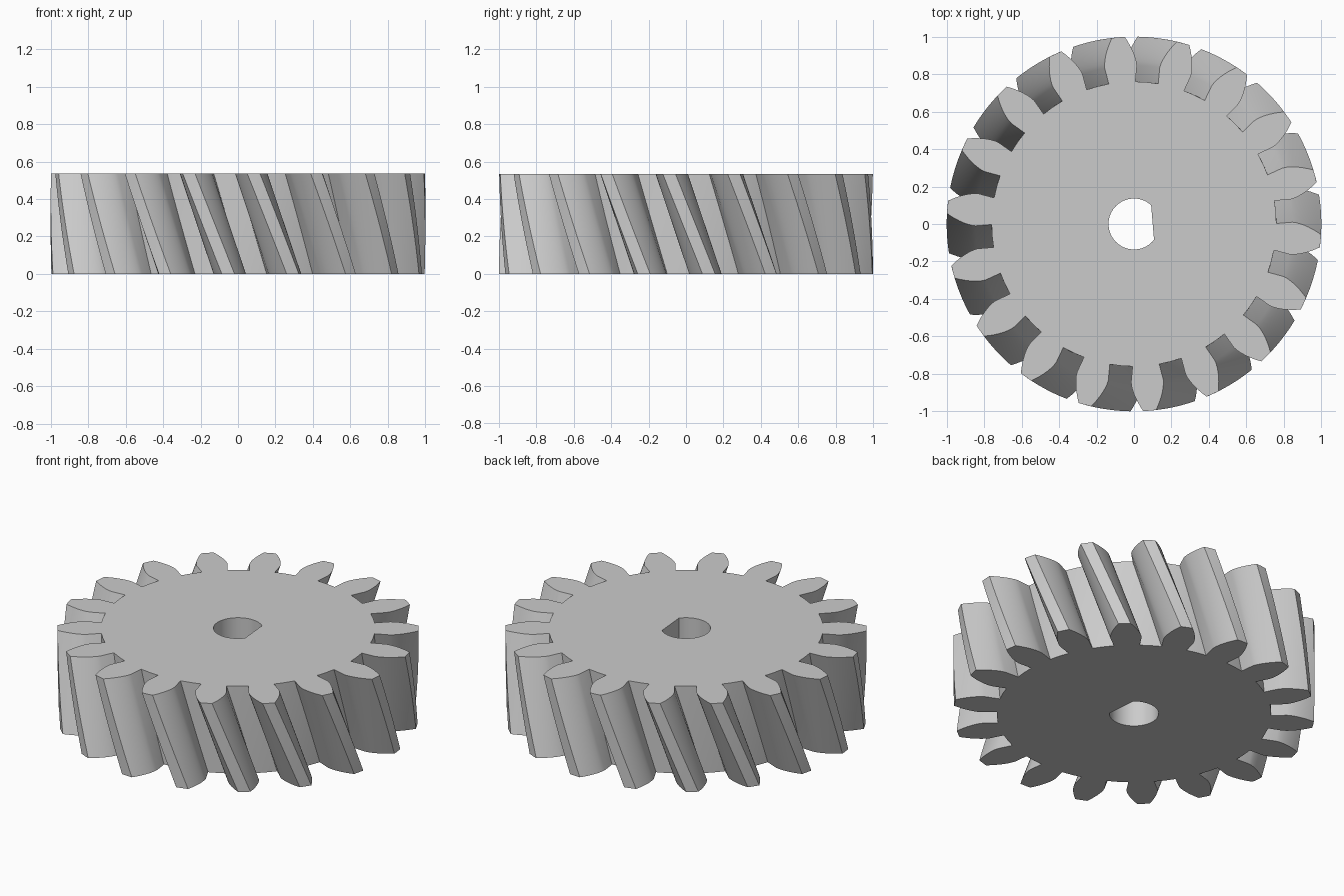
import bpy
import bmesh
from math import acos, cos, sin, tan, pi, radians
from mathutils import Vector

cube = bpy.data.objects.get("Cube")
if cube:
    bpy.data.objects.remove(cube, do_unlink=True)

TEETH, HEIGHT, LAYERS = 18, 0.535, 16
TIP_R, PITCH_R, ROOT_R = 1.0, 0.9, 0.76
BASE_R = PITCH_R * cos(radians(20))
PHASE = radians(14.8)          # first tooth centre on the top face
TWIST = radians(12.2)          # extra turn of the bottom face
BORE_R, FLAT_DIST, FLAT_DIR = 0.136, 0.0995, radians(4.8)


def polar(r, a, z=0.0):
    return Vector((r * cos(a), r * sin(a), z))


def involute(r):
    a = acos(min(1, BASE_R / r))
    return tan(a) - a


def half_angle(r):
    """Half the angular thickness of a tooth at radius r."""
    return pi / (2 * TEETH) + involute(PITCH_R) - involute(r)


def tooth_profile():
    """(radius, angle) points for one tooth and the gap after it."""
    steps = 7
    flank = [(ROOT_R, radians(5.4))]
    for i in range(steps + 1):
        r = BASE_R + (TIP_R - BASE_R) * i / steps
        flank.append((r, half_angle(r)))
    rising = [(r, -a) for r, a in flank]
    falling = list(reversed(flank))
    return rising + [(TIP_R, 0)] + falling + [(ROOT_R, pi / TEETH)]


def bore_profile():
    """Round hole cut off by one flat."""
    cut = acos(FLAT_DIST / BORE_R)
    n = 48
    return [(BORE_R, FLAT_DIR + cut + (2 * pi - 2 * cut) * i / n) for i in range(n + 1)]


def add_wall(bm, rings):
    """Join stacked closed rings with quads."""
    for low, high in zip(rings, rings[1:]):
        n = len(low)
        for i in range(n):
            j = (i + 1) % n
            bm.faces.new((low[i], low[j], high[j], high[i]))


def ring_edges(bm, ring):
    return [bm.edges.get((v, ring[i - 1])) for i, v in enumerate(ring)]


# Material
steel = bpy.data.materials.new("grey")
steel.use_nodes = True
colour = (0.6, 0.6, 0.6, 1)
steel.diffuse_color = colour
steel.node_tree.nodes["Principled BSDF"].inputs["Base Color"].default_value = colour

# Twisted toothed rim
bm = bmesh.new()
outline = [(r, a + PHASE + 2 * pi * t / TEETH) for t in range(TEETH) for r, a in tooth_profile()]
rim = []
for k in range(LAYERS + 1):
    f = k / LAYERS
    rim.append([bm.verts.new(polar(r, a + TWIST * (1 - f), HEIGHT * f)) for r, a in outline])
add_wall(bm, rim)

# Straight bore with a flat
bore = [[bm.verts.new(polar(r, a, z)) for r, a in bore_profile()] for z in (0, HEIGHT)]
add_wall(bm, bore)

# End faces between bore and rim
for outer, inner in ((rim[0], bore[0]), (rim[-1], bore[1])):
    bmesh.ops.triangle_fill(bm, use_beauty=True,
                            edges=ring_edges(bm, outer) + ring_edges(bm, inner))
bmesh.ops.recalc_face_normals(bm, faces=bm.faces)

mesh = bpy.data.meshes.new("helical_gear")
bm.to_mesh(mesh)
bm.free()
mesh.materials.append(steel)
gear = bpy.data.objects.new("helical_gear", mesh)
bpy.context.collection.objects.link(gear)

# Smooth flanks, crisp edges
bpy.ops.object.select_all(action='DESELECT')
gear.select_set(True)
bpy.context.view_layer.objects.active = gear
bpy.ops.object.shade_smooth_by_angle(angle=radians(25))
